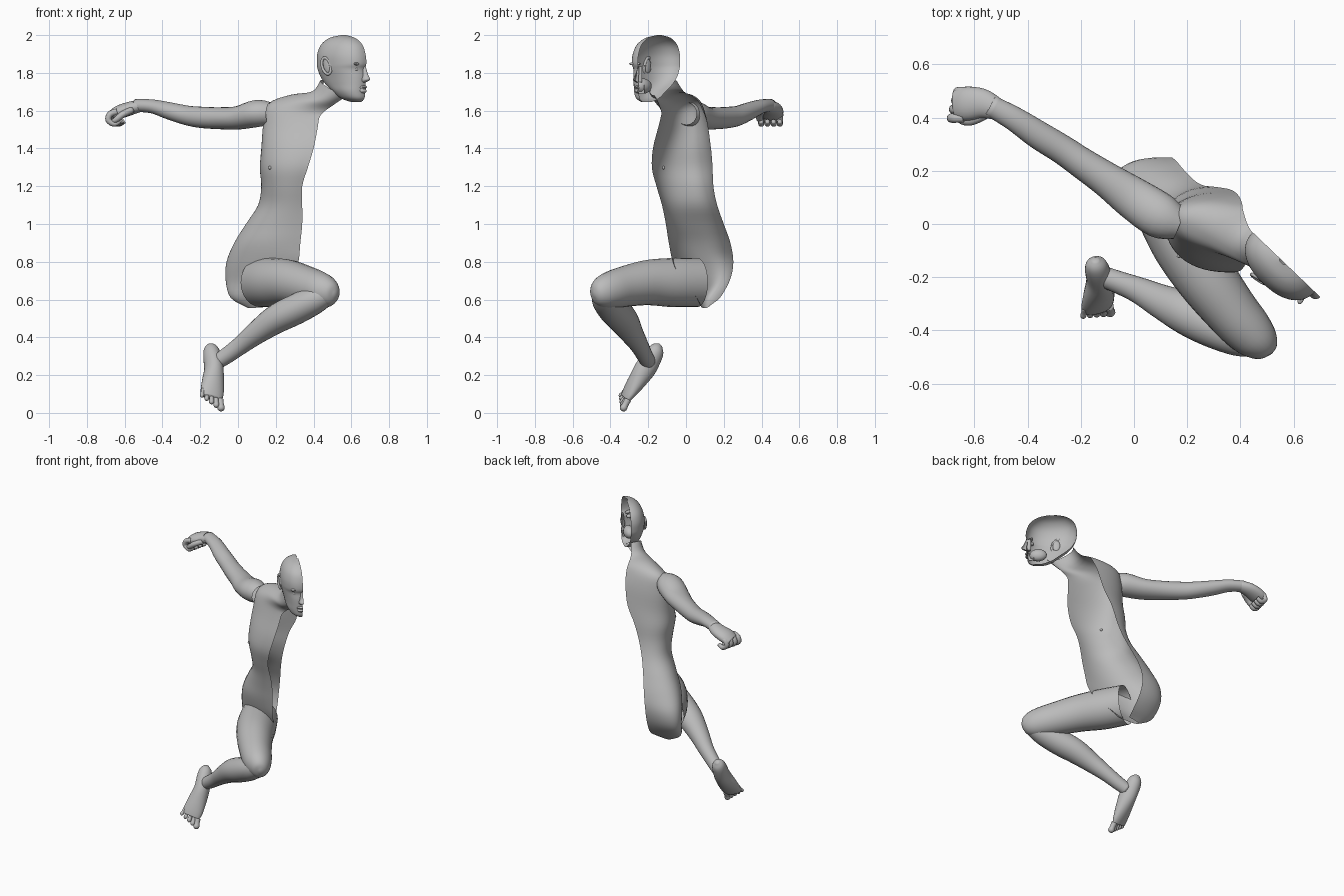
import bpy, bmesh, math
from mathutils import Vector as V

cube = bpy.data.objects.get("Cube")
if cube:
    bpy.data.objects.remove(cube)

skin = bpy.data.materials.new("matte_grey")
skin.use_nodes = True
skin.diffuse_color = (0.5, 0.5, 0.5, 1)
bsdf = skin.node_tree.nodes["Principled BSDF"]
bsdf.inputs["Base Color"].default_value = (0.5, 0.5, 0.5, 1)
bsdf.inputs["Roughness"].default_value = 0.7


def finish(name, bm):
    bmesh.ops.recalc_face_normals(bm, faces=bm.faces)
    me = bpy.data.meshes.new(name)
    bm.to_mesh(me)
    bm.free()
    for p in me.polygons:
        p.use_smooth = True
    me.materials.append(skin)
    ob = bpy.data.objects.new(name, me)
    bpy.context.collection.objects.link(ob)
    return ob


def spline(rows, steps=4):
    """Catmull-Rom interpolation between rows of equal-length number lists."""
    out = []
    for i in range(len(rows) - 1):
        a, b = rows[max(i - 1, 0)], rows[i]
        c, d = rows[i + 1], rows[min(i + 2, len(rows) - 1)]
        for k in range(steps):
            t = k / steps
            out.append([0.5 * (2 * q + (r - p) * t + (2 * p - 5 * q + 4 * r - s) * t * t
                        + (3 * q - p - 3 * r + s) * t ** 3) for p, q, r, s in zip(a, b, c, d)])
    return out + [list(rows[-1])]


def loft(name, rings, closed, cap_start=False, cap_end=False):
    bm = bmesh.new()
    vs = [[bm.verts.new(p) for p in ring] for ring in rings]
    n = len(vs[0])
    for r0, r1 in zip(vs, vs[1:]):
        for j in range(n if closed else n - 1):
            k = (j + 1) % n
            bm.faces.new((r0[j], r0[k], r1[k], r1[j]))
    if cap_start:
        bm.faces.new(vs[0])
    if cap_end:
        bm.faces.new(vs[-1])
    return finish(name, bm)


def tube(name, rows, side, cap_start=False, cap_end=True, n=24):
    """Rows: x, y, z, half width along side, half thickness."""
    rows = spline(rows)
    pts = [V(r[:3]) for r in rows]
    rings = []
    for i, r in enumerate(rows):
        d = (pts[min(i + 1, len(pts) - 1)] - pts[max(i - 1, 0)]).normalized()
        s = V(side)
        s = (s - d * s.dot(d)).normalized()
        t = d.cross(s)
        rings.append([pts[i] + s * r[3] * math.cos(a) + t * r[4] * math.sin(a)
                      for a in (2 * math.pi * j / n for j in range(n))])
    return loft(name, rings, True, cap_start, cap_end)


def arc(s, b, o, n=28, power=0.88):
    """Half oval from front point s round the outer point o to back point b."""
    s, b, o = V(s), V(b), V(o)
    c = (s + b) / 2
    ring = []
    for j in range(n + 1):
        a = math.pi * j / n
        co, si = math.cos(a), max(math.sin(a), 0)
        ring.append(c + (s - c) * math.copysign(abs(co) ** power, co) + (o - c) * si ** power)
    return ring


def half_shell(name, rows, cap_start=False, cap_end=False):
    rings = [arc(r[0:3], r[3:6], r[6:9]) for r in spline(rows)]
    return loft(name, rings, False, cap_start, cap_end)


def ball(name, pos, size, yaw=0):
    bm = bmesh.new()
    bmesh.ops.create_uvsphere(bm, u_segments=20, v_segments=12, radius=1)
    ob = finish(name, bm)
    ob.location, ob.scale, ob.rotation_euler = pos, size, (0, 0, yaw)
    return ob


# Torso: open half shell, front midline / back midline / outer point
torso_rows = [
    (.20, .08, .565, .14, .12, .565, .06, .10, .555),
    (.25, .05, .62, .15, .18, .61, -.03, .10, .61),
    (.29, -.02, .70, .14, .23, .70, -.05, .12, .70),
    (.32, -.07, .80, .14, .25, .80, -.04, .10, .80),
    (.33, -.09, .90, .16, .235, .90, .00, .06, .90),
    (.34, -.105, 1.0, .19, .20, 1.0, .06, .03, 1.0),
    (.34, -.125, 1.1, .225, .165, 1.1, .12, .00, 1.1),
    (.34, -.155, 1.2, .26, .145, 1.2, .13, -.02, 1.2),
    (.37, -.18, 1.3, .30, .14, 1.31, .12, -.03, 1.3),
    (.40, -.175, 1.4, .36, .13, 1.42, .125, -.02, 1.4),
    (.42, -.15, 1.50, .39, .11, 1.54, .135, .00, 1.53),
    (.43, -.135, 1.56, .405, .08, 1.62, .16, .00, 1.63),
    (.45, -.13, 1.59, .41, .05, 1.665, .27, -.05, 1.668),
    (.505, -.14, 1.63, .43, -.01, 1.70, .405, -.13, 1.68),
    (.58, -.165, 1.68, .46, -.05, 1.76, .465, -.165, 1.73),
]
half_shell("torso_and_neck", torso_rows)
chest = torso_rows[8]
ball("nipple", arc(chest[0:3], chest[3:6], chest[6:9])[9], (.009, .007, .009))

# Head: shells in a frame turned to the facing direction
FX, FY = .72, -.69


def head_pt(a, w, z):
    return (.57 + FX * a + FY * w, -.15 + FY * a - FX * w, z)


def head_shell(name, rows, **caps):
    """Rows: height, front reach, back reach, half width."""
    half_shell(name, [head_pt(f, 0, z) + head_pt(b, 0, z) + head_pt((f + b) / 2, w, z)
                      for z, f, b, w in rows], **caps)


head_shell("head", [
    (1.645, .115, .05, .02), (1.665, .138, -.01, .06), (1.70, .143, -.06, .083),
    (1.74, .146, -.115, .092), (1.78, .146, -.15, .10), (1.82, .142, -.167, .109),
    (1.85, .152, -.172, .112), (1.90, .146, -.17, .11), (1.95, .122, -.148, .092),
    (1.985, .07, -.10, .056), (2.0, .0, -.03, .008)], cap_start=True)
head_shell("nose", [(1.835, .147, .12, .012), (1.79, .165, .12, .017),
                    (1.765, .18, .12, .025), (1.75, .15, .12, .022)], cap_end=True)
head_shell("lips", [(1.735, .142, .10, .03), (1.725, .157, .10, .036), (1.715, .147, .10, .037),
                    (1.703, .155, .10, .034), (1.69, .14, .10, .03)])
yaw = math.atan2(FY, FX)
ball("brow", head_pt(.126, .046, 1.848), (.014, .032, .009), yaw + .5)
ball("eye", head_pt(.118, .044, 1.82), (.016, .016, .012), yaw)
ball("mouth_bag", head_pt(.075, .035, 1.73), (.055, .035, .04), yaw)

# Ear: flattened rim with a bowl inside
rim = [head_pt(-.035 + .026 * math.cos(t) - .012 * math.sin(t), .112 + .006 * math.cos(t + 3),
               1.837 + .043 * math.sin(t)) + (.007, .008)
       for t in (2 * math.pi * k / 12 for k in range(13))]
tube("ear_rim", rim, (FY, -FX, 0), cap_end=False, n=10)
ball("ear_bowl", head_pt(-.035, .106, 1.835), (.024, .010, .038), yaw)

# Arm
tube("arm", [
    (.17, .0, 1.585, .06, .06), (.10, .03, 1.585, .085, .072), (.0, .095, 1.562, .08, .062),
    (-.10, .165, 1.56, .066, .058), (-.20, .232, 1.565, .058, .056),
    (-.27, .28, 1.575, .055, .052), (-.36, .335, 1.598, .053, .046),
    (-.45, .395, 1.622, .046, .037), (-.54, .445, 1.628, .04, .034)], (.57, .82, 0))

# Fist
tube("palm", [
    (-.51, .43, 1.628, .04, .032), (-.57, .452, 1.612, .056, .036),
    (-.63, .452, 1.592, .064, .036), (-.67, .448, 1.572, .055, .028)], (.1, 1, 0), True)
for i in range(4):
    y = .398 + .033 * i
    x = .008 * i
    tube("finger_%d" % (i + 1), [
        (-.64 + x, y, 1.595, .016, .016), (-.676 + x, y, 1.582, .018, .017),
        (-.686 + x, y, 1.55, .017, .016), (-.655 + x, y, 1.53, .016, .015),
        (-.625 + x, y, 1.545, .012, .012)], (.05, 1, 0), True, n=12)
tube("thumb", [(-.56, .41, 1.605, .018, .018), (-.61, .39, 1.58, .02, .018),
               (-.645, .392, 1.552, .018, .016), (-.672, .405, 1.54, .009, .009)],
     (.3, 1, 0), True, n=12)

# Leg
tube("thigh", [
    (.12, .06, .69, .12, .13), (.19, -.07, .69, .125, .13), (.27, -.20, .69, .115, .12),
    (.36, -.32, .67, .102, .108), (.43, -.40, .65, .092, .098), (.475, -.445, .638, .074, .082),
    (.505, -.475, .63, .045, .052), (.515, -.487, .627, .008, .01)], (.86, .5, 0))
tube("lower_leg", [
    (.47, -.44, .63, .06, .06), (.40, -.42, .595, .078, .075), (.30, -.38, .545, .085, .08),
    (.20, -.335, .495, .082, .076), (.10, -.29, .425, .064, .061), (.02, -.25, .362, .05, .049),
    (-.05, -.222, .31, .043, .044), (-.11, -.20, .27, .04, .04)], (.4, .92, 0))

# Foot, toes pointing down
SIDE = (-.87, -.1, .45)
tube("foot", [
    (-.145, -.135, .36, .012, .012), (-.143, -.15, .342, .036, .036),
    (-.138, -.172, .305, .046, .05), (-.128, -.215, .235, .05, .058),
    (-.132, -.262, .165, .06, .046), (-.137, -.30, .11, .064, .032),
    (-.14, -.32, .08, .058, .022)], SIDE, True)
for i in range(5):
    t = i / 4
    base = V((-.095, -.308, .07)).lerp(V((-.185, -.318, .125)), t)
    tip = V((-.088, -.338, .012)).lerp(V((-.192, -.352, .085)), t)
    r = .019 - .008 * t ** .5
    rows = [tuple(base.lerp(tip, k)) + (r * s, r * s)
            for k, s in ((0, 1), (.45, .9), (.75, 1.05), (.95, .75), (1.03, .15))]
    tube("toe_%d" % (i + 1), rows, SIDE, True, n=12)
